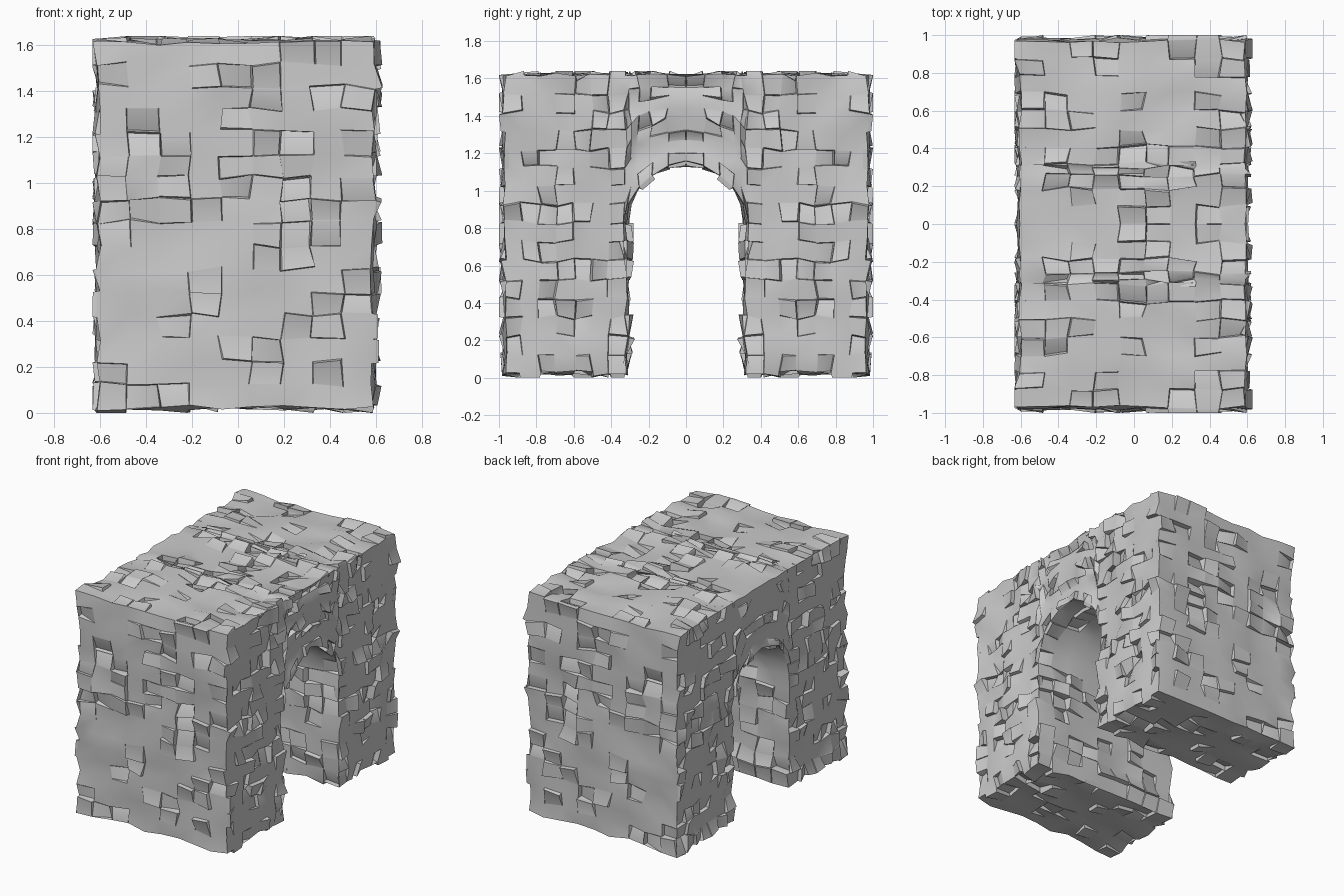
import bpy, bmesh, math, random
from mathutils import Vector

if "Cube" in bpy.data.objects:
    bpy.data.objects.remove(bpy.data.objects["Cube"])

random.seed(7)
NX, NY, NZ, NA, SPRING = 9, 7, 16, 5, 8   # stone counts: depth, pier, height, arch, springing row
X0, X1, Y_IN, Y_OUT = -0.61, 0.59, 0.318, 0.972
Z0, Z1, Z_SPRING, RISE = 0.022, 1.617, 0.83, 0.325


def position(i, j, k):
    """Map a lattice point of the half gateway to space."""
    x = X0 + (X1 - X0) * i / NX
    if k < SPRING:
        z = Z0 + (Z_SPRING - Z0) * k / SPRING
    else:
        z = Z_SPRING + (Z1 - Z_SPRING) * (k - SPRING) / (NZ - SPRING)
    if j >= 0:
        return Vector((x, Y_IN + (Y_OUT - Y_IN) * j / NY, z))
    a = math.pi / 2 * -j / NA
    low = Z_SPRING + RISE * math.sin(a)
    t = (k - SPRING) / (NZ - SPRING)
    return Vector((x, Y_IN * math.cos(a), low + (Z1 - low) * t))


bm = bmesh.new()
verts = {}


def vert(key):
    if key not in verts:
        verts[key] = bm.verts.new(position(*key))
    return verts[key]


# Solid cells: one pier and half of the arch
cells = {(i, j, k) for i in range(NX) for j in range(-NA, NY) for k in range(NZ)
         if j >= 0 or k >= SPRING}

# Skin the exposed cell faces, leaving the mirror plane open
for c in sorted(cells):
    for axis in range(3):
        for side in (0, 1):
            n = list(c)
            n[axis] += 1 if side else -1
            if tuple(n) in cells or n[1] < -NA:
                continue
            u, v = (axis + 1) % 3, (axis + 2) % 3
            ring = []
            for du, dv in ((0, 0), (1, 0), (1, 1), (0, 1)):
                p = list(c)
                p[axis] += side
                p[u] += du
                p[v] += dv
                ring.append(vert(tuple(p)))
            bm.faces.new(ring if side else ring[::-1])

# Uneven stone surface
bm.normal_update()
for key, v in verts.items():
    v.co += v.normal * random.uniform(-0.02, 0.016)
    v.co += Vector([random.uniform(-0.013, 0.013) * (1 - abs(c)) for c in v.normal])
    if key[1] == -NA:
        v.co.y = 0

# Chipped stones: tilt some faces so one edge forms a step
bm.normal_update()
for f in list(bm.faces):
    if random.random() > 0.36:
        continue
    normal = f.normal.copy()
    bmesh.ops.inset_individual(bm, faces=[f], thickness=0.005)
    corners = list(f.verts)
    s = random.randrange(4)
    lift = random.choice((-0.035, -0.025, 0.025, 0.03))
    for v in (corners[s], corners[(s + 1) % 4]):
        v.co += normal * lift

# Keep the stones within the overall block
for v in bm.verts:
    v.co.x = max(-0.633, min(0.628, v.co.x))
    v.co.y = max(0, min(1.0, v.co.y))
    v.co.z = max(0, min(1.64, v.co.z))

mesh = bpy.data.meshes.new("stone_gateway")
bm.to_mesh(mesh)
bm.free()
gate = bpy.data.objects.new("stone_gateway", mesh)
bpy.context.collection.objects.link(gate)
bpy.context.view_layer.objects.active = gate
gate.select_set(True)

# Mirror the second pier
mirror = gate.modifiers.new("mirror", 'MIRROR')
mirror.use_axis = (False, True, False)
mirror.use_clip = True
bpy.ops.object.modifier_apply(modifier="mirror")
bpy.ops.object.shade_smooth_by_angle(angle=math.radians(42))
